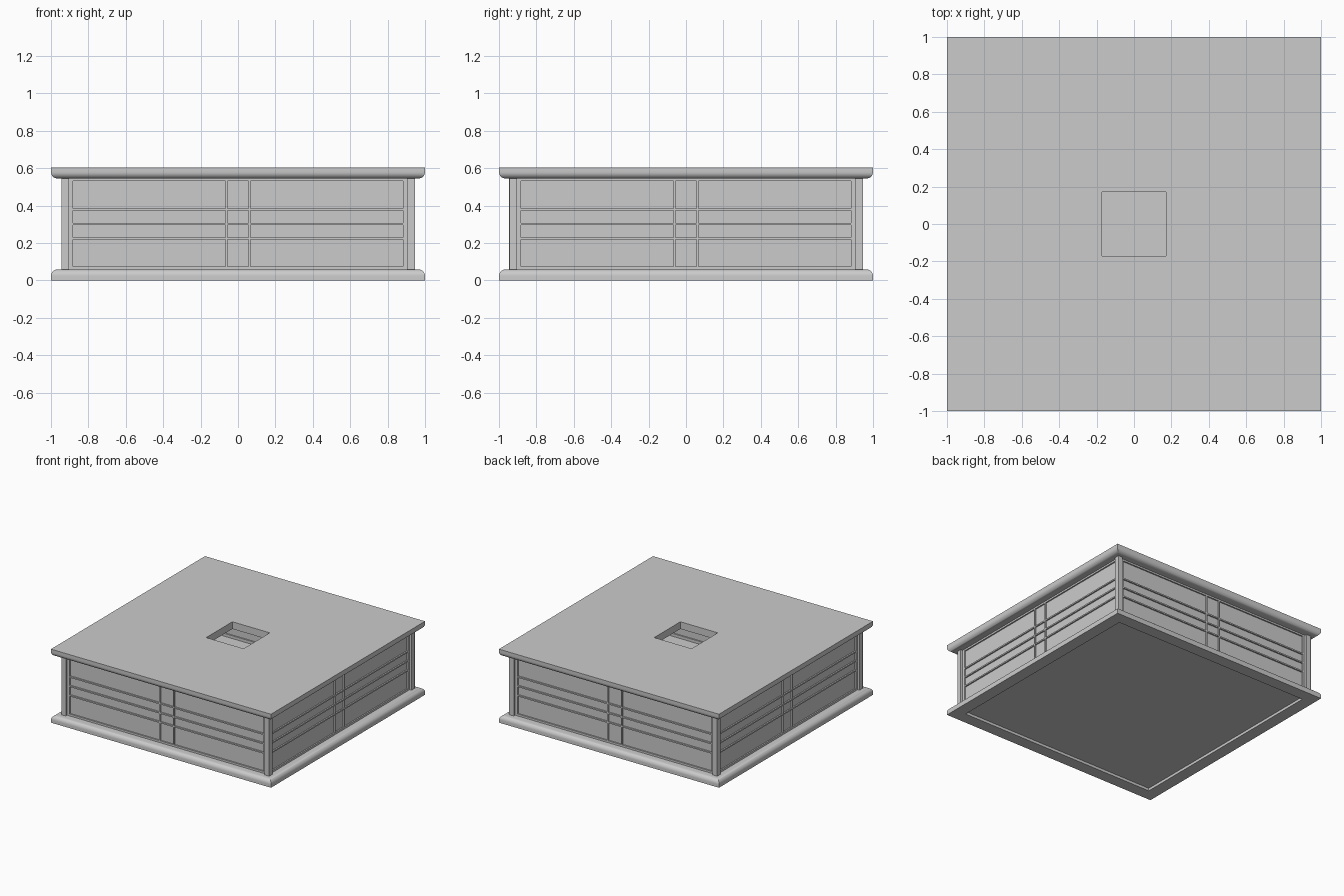
import bpy, bmesh, math
from mathutils import Matrix

if "Cube" in bpy.data.objects:
    bpy.data.objects.remove(bpy.data.objects["Cube"])

Z_LOW, Z_HIGH, TOP = 0.059, 0.545, 0.604


def make_object(name, bm):
    bmesh.ops.recalc_face_normals(bm, faces=bm.faces)
    mesh = bpy.data.meshes.new(name)
    bm.to_mesh(mesh)
    bm.free()
    obj = bpy.data.objects.new(name, mesh)
    bpy.context.collection.objects.link(obj)
    return obj


def add_box(bm, x0, x1, y0, y1, z0, z1):
    m = Matrix.Translation(((x0 + x1) / 2, (y0 + y1) / 2, (z0 + z1) / 2))
    m = m @ Matrix.Diagonal((x1 - x0, y1 - y0, z1 - z0, 1))
    bmesh.ops.create_cube(bm, size=1, matrix=m)


def square_frame(name, profile):
    """Sweep a closed (half width, z) profile around a mitred square."""
    bm = bmesh.new()
    corners = [(-1, -1), (1, -1), (1, 1), (-1, 1)]
    rings = [[bm.verts.new((sx * h, sy * h, z)) for sx, sy in corners] for h, z in profile]
    for i, a in enumerate(rings):
        b = rings[(i + 1) % len(rings)]
        for k in range(4):
            n = (k + 1) % 4
            bm.faces.new((a[k], a[n], b[n], b[k]))
    obj = make_object(name, bm)
    bpy.ops.object.select_all(action='DESELECT')
    obj.select_set(True)
    bpy.context.view_layer.objects.active = obj
    bpy.ops.object.shade_smooth_by_angle(angle=math.radians(30))
    return obj


# Rounded lip shared by the base and the lid
R = 0.035
lip = [(1 - R + R * math.cos(a), Z_LOW - R + R * math.sin(a))
       for a in (math.pi / 2 * i / 8 for i in range(9))]

# Base frame and top plate with its square opening
square_frame("base_frame", [(1, 0)] + lip + [(0.9, Z_LOW), (0.9, 0)])
square_frame("top_plate", [(1, TOP)] + [(h, TOP - z) for h, z in lip]
             + [(0.17, Z_HIGH), (0.17, TOP)])

# Recessed floor
bm = bmesh.new()
add_box(bm, -0.9, 0.9, -0.9, 0.9, 0.022, 0.05)
make_object("floor_panel", bm)

for i, side in enumerate(("front", "right", "back", "left")):
    turn = Matrix.Rotation(i * math.pi / 2, 4, 'Z')

    # Corner post
    bm = bmesh.new()
    add_box(bm, 0.904, 0.945, -0.945, -0.904, Z_LOW, Z_HIGH)
    bm.transform(turn)
    make_object(side + "_corner_post", bm)

    # Outer border and lattice bars
    bm = bmesh.new()
    y0, y1 = -0.927, -0.897
    for s in (-1, 1):
        xa, xb = sorted((s * 0.882, s * 0.904))
        add_box(bm, xa, xb, y0, y1, Z_LOW, Z_HIGH)
    add_box(bm, -0.882, 0.882, y0, y1, Z_LOW, 0.075)
    add_box(bm, -0.882, 0.882, y0, y1, 0.531, Z_HIGH)
    for z in (0.225, 0.302, 0.379):
        add_box(bm, -0.882, 0.882, y0, y1, z - 0.0055, z + 0.0055)
    for x in (-0.062, 0.062):
        add_box(bm, x - 0.0055, x + 0.0055, y0, y1, 0.075, 0.531)
    bm.transform(turn)
    make_object(side + "_lattice", bm)

    # Pane behind the bars
    bm = bmesh.new()
    add_box(bm, -0.89, 0.89, -0.916, -0.908, 0.065, 0.54)
    bm.transform(turn)
    make_object(side + "_pane", bm)
